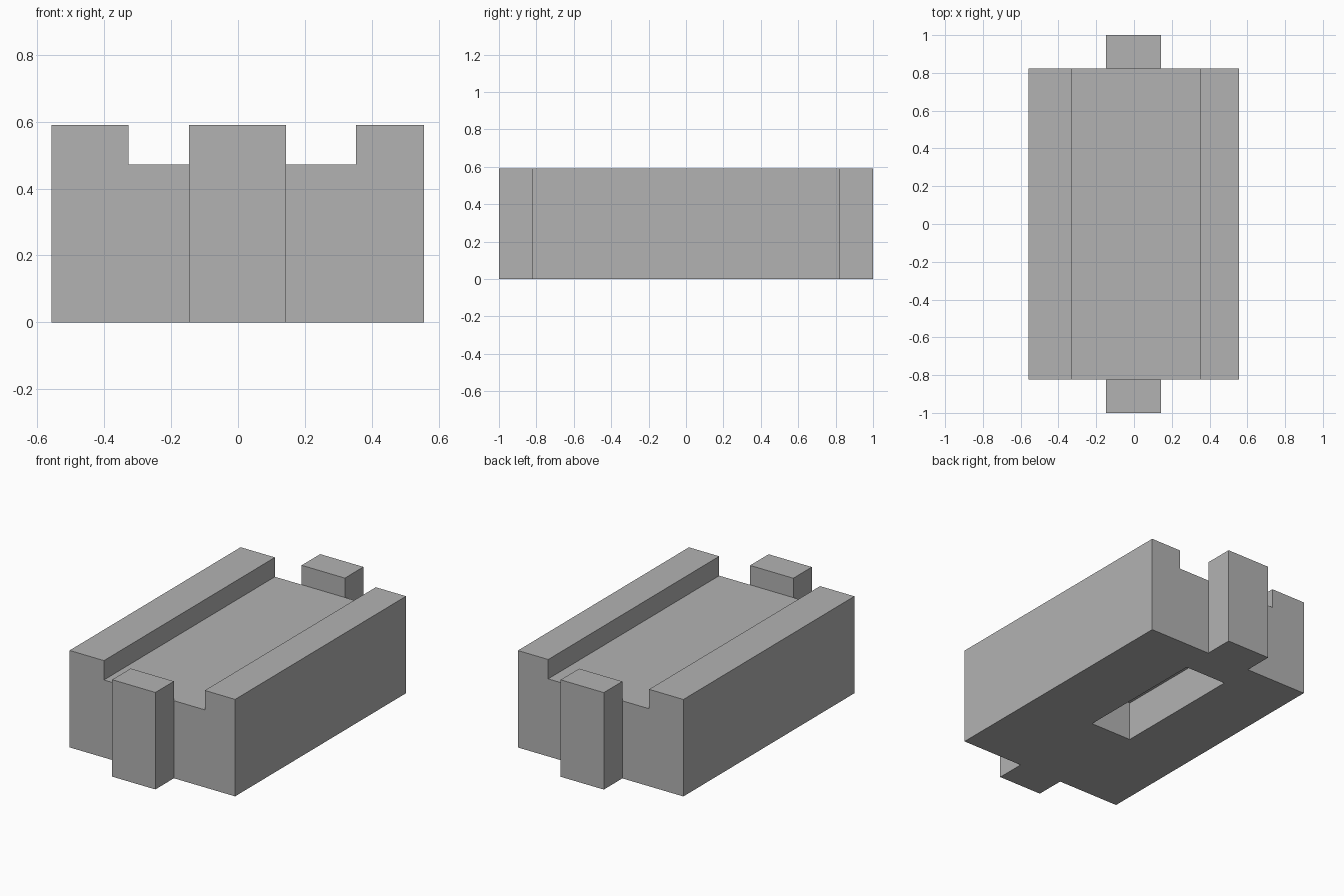
import bpy
import bmesh

cube = bpy.data.objects.get("Cube")
if cube:
    bpy.data.objects.remove(cube, do_unlink=True)

# Single plain grey
grey = bpy.data.materials.new("plain_grey")
grey.use_nodes = True
colour = (0.45, 0.45, 0.45, 1)
grey.diffuse_color = colour
grey.node_tree.nodes["Principled BSDF"].inputs["Base Color"].default_value = colour

HEIGHT, FLOOR, BODY_Y, END_Y = 0.59, 0.472, 0.822, 1.0
LEFT, RIGHT = 0.556, -0.558


def extrude_profile(name, profile, y0, y1):
    """Extrude an x-z outline from y0 to y1."""
    bm = bmesh.new()
    face = bm.faces.new([bm.verts.new((x, y0, z)) for x, z in profile])
    result = bmesh.ops.extrude_face_region(bm, geom=[face])
    moved = [v for v in result["geom"] if isinstance(v, bmesh.types.BMVert)]
    bmesh.ops.translate(bm, verts=moved, vec=(0, y1 - y0, 0))
    bmesh.ops.recalc_face_normals(bm, faces=bm.faces)
    mesh = bpy.data.meshes.new(name)
    bm.to_mesh(mesh)
    bm.free()
    mesh.materials.append(grey)
    obj = bpy.data.objects.new(name, mesh)
    bpy.context.collection.objects.link(obj)
    return obj


def block(name, x0, x1, y0, y1, z0, z1):
    return extrude_profile(name, [(x0, z0), (x1, z0), (x1, z1), (x0, z1)], y0, y1)


# Body with a lengthwise channel between two rails
channel_right, channel_left = -0.327, 0.352
body = extrude_profile("channelled_body", [
    (RIGHT, 0), (LEFT, 0), (LEFT, HEIGHT), (channel_left, HEIGHT),
    (channel_left, FLOOR), (channel_right, FLOOR),
    (channel_right, HEIGHT), (RIGHT, HEIGHT)], -BODY_Y, BODY_Y)

# Blind pocket in the underside
cutter = block("pocket_cutter", -0.142, 0.134, -0.207, 0.622, -0.1, 0.236)
cutter.hide_render = True
cutter.hide_set(True)
cut = body.modifiers.new("underside_pocket", 'BOOLEAN')
cut.operation = 'DIFFERENCE'
cut.solver = 'EXACT'
cut.object = cutter
bpy.context.view_layer.objects.active = body
bpy.ops.object.modifier_apply(modifier=cut.name)
bpy.data.objects.remove(cutter, do_unlink=True)

# Upright tabs at both ends
for name, y0, y1 in (("front_tab", -END_Y, -BODY_Y), ("back_tab", BODY_Y, END_Y)):
    block(name, -0.147, 0.144, y0, y1, 0, HEIGHT)
